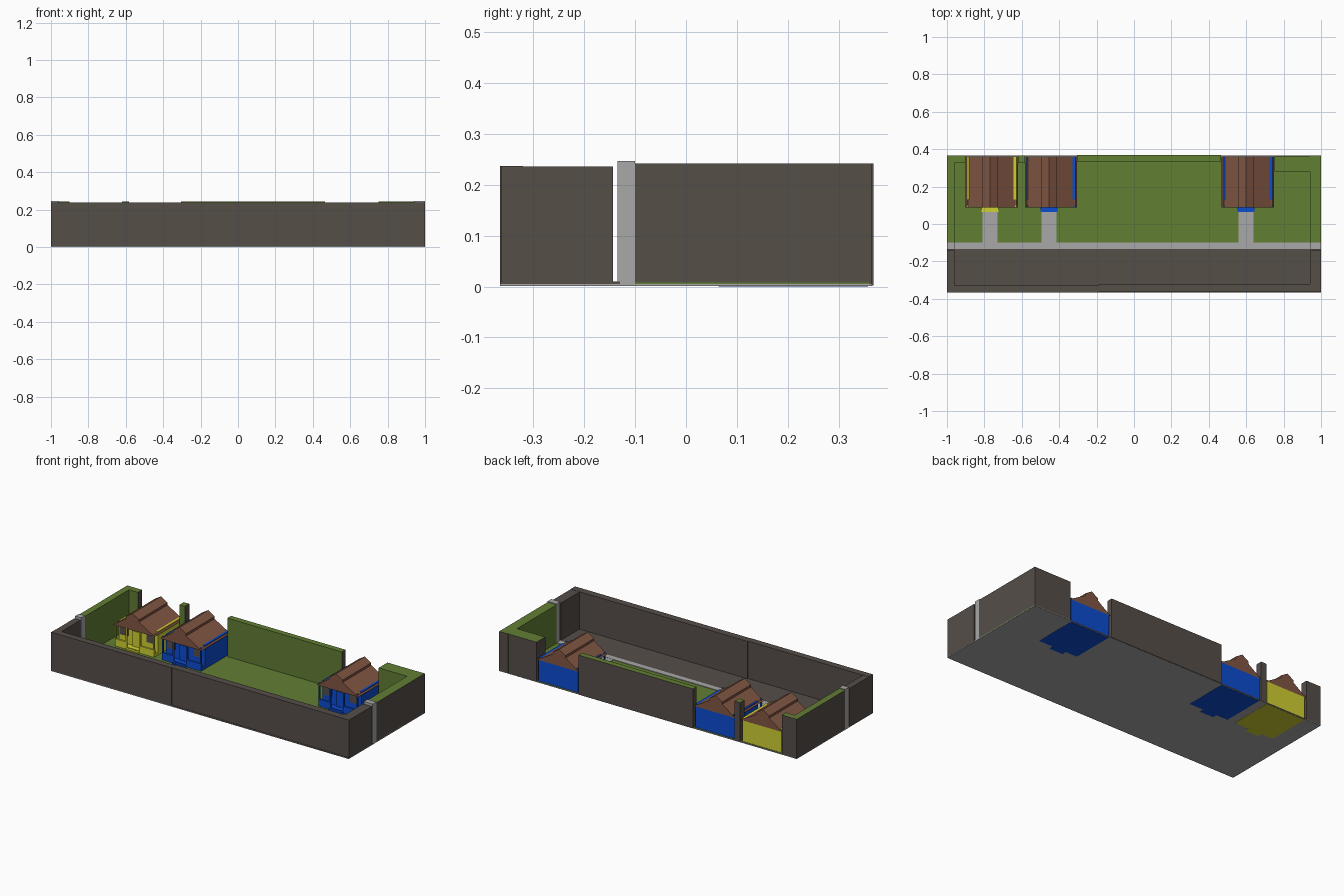
import bpy
import bmesh

cube = bpy.data.objects.get("Cube")
if cube:
    bpy.data.objects.remove(cube, do_unlink=True)


def linear(v):
    v /= 255
    return v / 12.92 if v <= 0.04045 else ((v + 0.055) / 1.055) ** 2.4


def material(name, *rgb):
    m = bpy.data.materials.new(name)
    col = [linear(v) for v in rgb] + [1]
    m.use_nodes = True
    m.diffuse_color = col
    m.node_tree.nodes["Principled BSDF"].inputs["Base Color"].default_value = col
    return m


earth = material("dark earth brown", 86, 78, 73)
grass = material("grass green", 98, 126, 52)
stone = material("pale stone grey", 168, 168, 168)
tile = material("roof tile brown", 130, 87, 68)
blue = material("house blue", 12, 76, 208)
yellow = material("house yellow", 208, 208, 50)


def finish(name, bm, mats):
    bmesh.ops.recalc_face_normals(bm, faces=bm.faces)
    me = bpy.data.meshes.new(name)
    bm.to_mesh(me)
    bm.free()
    for m in mats:
        me.materials.append(m)
    ob = bpy.data.objects.new(name, me)
    bpy.context.collection.objects.link(ob)
    return ob


def box(name, x, y, z, mat):
    bm = bmesh.new()
    bmesh.ops.create_cube(bm, size=1)
    for v in bm.verts:
        v.co = [r[0] if c < 0 else r[1] for c, r in zip(v.co, (x, y, z))]
    return finish(name, bm, [mat])


def extrude_y(name, profile, y0, y1, mat):
    bm = bmesh.new()
    face = bm.faces.new([bm.verts.new((x, y0, z)) for x, z in profile])
    grown = bmesh.ops.extrude_face_region(bm, geom=[face])["geom"]
    for v in grown:
        if isinstance(v, bmesh.types.BMVert):
            v.co.y = y1
    return finish(name, bm, [mat])


def hedge_wall(name, x, y, inward):
    """Earth wall whose top and inward face are grass."""
    ob = box(name, x, y, (0.002, 0.242), earth)
    ob.data.materials.append(grass)
    for p in ob.data.polygons:
        n = p.normal
        if n.z > 0.9 or n.x * inward[0] + n.y * inward[1] > 0.9:
            p.material_index = 1


# Ground layers
box("base_slab", (-1, 1), (-0.365, 0.365), (0.001, 0.005), stone)
box("road", (-1, 1), (-0.365, -0.13), (0.002, 0.01), earth)
box("lawn", (-1, 1), (-0.1, 0.36), (0.002, 0.008), grass)
box("pavement", (-1, 1), (-0.133, -0.1), (0.002, 0.012), stone)

# Front wall in two lengths
box("front_wall_right", (-1, -0.19), (-0.365, -0.325), (0.002, 0.237), earth)
box("front_wall_left", (-0.19, 1), (-0.363, -0.32), (0.002, 0.237), earth)

# End walls: road part, stone pier, grassy part
for side, x, inward in (("right", (-1, -0.96), 1), ("left", (0.94, 1), -1)):
    box(side + "_road_wall", x, (-0.363, -0.143), (0.002, 0.236), earth)
    box(side + "_pier", x, (-0.135, -0.1), (0.001, 0.247), stone)
    hedge_wall(side + "_garden_wall", x, (-0.1, 0.365), (inward, 0))

# Back wall pieces between the houses
hedge_wall("back_wall_right", (-0.96, -0.9), (0.325, 0.365), (0, -1))
hedge_wall("back_wall_post", (-0.62, -0.583), (0.325, 0.365), (0, -1))
hedge_wall("back_wall_middle", (-0.305, 0.465), (0.333, 0.368), (0, -1))
hedge_wall("back_wall_left", (0.75, 0.94), (0.28, 0.364), (0, -1))


def house(name, left, paint):
    right, ridge = left + 0.279, left + 0.13
    x0, x1 = left + 0.008, right - 0.008
    cap = 0.043
    # Body, porch floor and steps
    box(name + "_body", (x0, x1), (0.13, 0.358), (0, 0.15), paint)
    box(name + "_porch_floor", (x0, x1), (0.092, 0.13), (0, 0.022), paint)
    for i in range(2):
        box(name + "_step", (ridge - 0.045, ridge + 0.045),
            (0.064 + i * 0.014, 0.092), (0, 0.01 + i * 0.007), paint)
    # Porch rails, posts and windows on both sides of the door
    for a, b in ((x0, ridge - 0.045), (ridge + 0.045, x1)):
        box(name + "_porch_rail", (a, b), (0.092, 0.104), (0.02, 0.052), paint)
        mid = (a + b) / 2
        box(name + "_window", (mid - 0.026, mid + 0.026), (0.125, 0.131), (0.07, 0.118), earth)
    for x in (x0, ridge - 0.05, ridge + 0.042, x1 - 0.008):
        box(name + "_post", (x, x + 0.008), (0.092, 0.1), (0.02, 0.15), paint)
    box(name + "_door", (ridge - 0.025, ridge + 0.025), (0.122, 0.131), (0.02, 0.115), paint)
    # Gabled roof with a raised ridge cap
    profile = [(left, 0.137), (ridge - cap, 0.198), (ridge - cap, 0.212),
               (ridge, 0.239), (ridge + cap, 0.212), (ridge + cap, 0.198),
               (right, 0.137), (x1, 0.145), (x0, 0.145)]
    extrude_y(name + "_roof", profile, 0.087, 0.362, tile)
    # Garden path
    box(name + "_path", (ridge - 0.04, ridge + 0.04), (-0.1, 0.065), (0.002, 0.011), stone)


house("yellow_house", -0.9, yellow)
house("blue_house_right", -0.584, blue)
house("blue_house_left", 0.469, blue)
